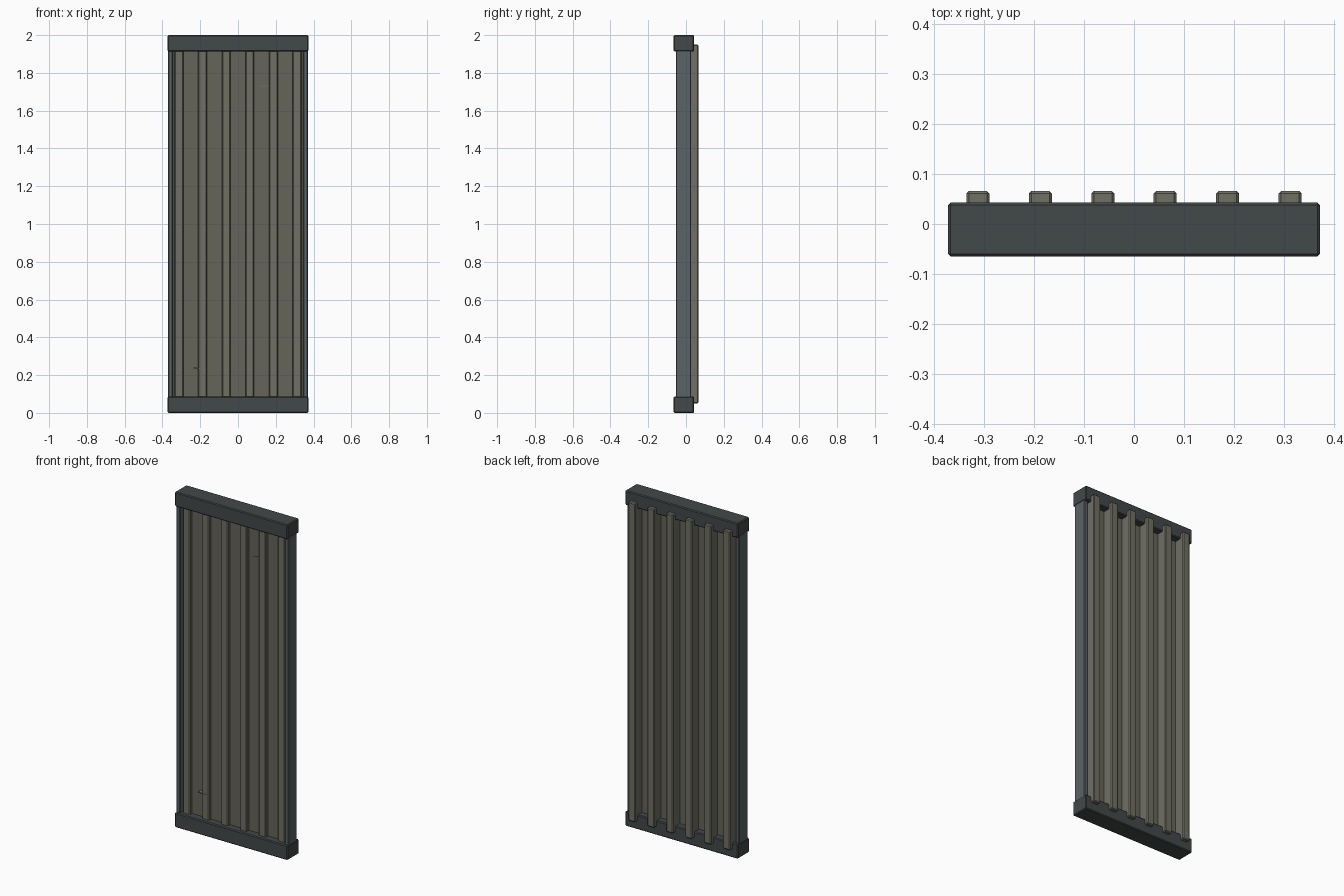
import bpy, math

if "Cube" in bpy.data.objects:
    bpy.data.objects.remove(bpy.data.objects["Cube"])


def material(name, rgb):
    m = bpy.data.materials.new(name)
    m.diffuse_color = (*rgb, 1)
    m.use_nodes = True
    m.node_tree.nodes["Principled BSDF"].inputs["Base Color"].default_value = m.diffuse_color
    return m


RAIL = material("dark_steel", (0.055, 0.065, 0.065))
POST = material("grey_steel", (0.10, 0.125, 0.13))
SHEET = material("olive_sheet", (0.13, 0.13, 0.10))
RIB = material("olive_rib", (0.16, 0.16, 0.125))


def box(name, x, y, z, mat, bevel=0.0, tilt=0.0):
    """Box from (min, max) ranges, with an optional chamfer and tilt about y."""
    bpy.ops.mesh.primitive_cube_add(size=1, location=[sum(r) / 2 for r in (x, y, z)])
    ob = bpy.context.object
    ob.name = name
    ob.scale = [r[1] - r[0] for r in (x, y, z)]
    bpy.ops.object.transform_apply(location=False, rotation=False, scale=True)
    ob.rotation_euler.y = tilt
    if bevel:
        mod = ob.modifiers.new("chamfer", "BEVEL")
        mod.width = bevel
        mod.segments = 1
    ob.data.materials.append(mat)
    return ob


# Top and bottom rails
for name, z in (("bottom_rail", (0, 0.087)), ("top_rail", (1.913, 2))):
    box(name, (-0.372, 0.372), (-0.065, 0.043), z, RAIL, 0.005)

# Side posts
for name, x in (("left_post", (-0.37, -0.345)), ("right_post", (0.345, 0.37))):
    box(name, x, (-0.053, 0.027), (0.06, 1.94), POST, 0.004)

# Backing sheet
box("sheet", (-0.35, 0.35), (-0.02, 0.002), (0.06, 1.94), SHEET)

# Vertical ribs running through the sheet
for i in range(6):
    cx = (i - 2.5) * 0.125
    box(f"rib_{i + 1}", (cx - 0.023, cx + 0.023), (-0.04, 0.066), (0.05, 1.95), RIB, 0.005)

# Small scratches on the front
box("upper_scratch", (0.118, 0.164), (-0.024, -0.018), (1.727, 1.733), RIB, tilt=math.radians(-8))
box("lower_scratch", (-0.235, -0.175), (-0.042, -0.018), (0.232, 0.238), RIB, tilt=math.radians(5))
